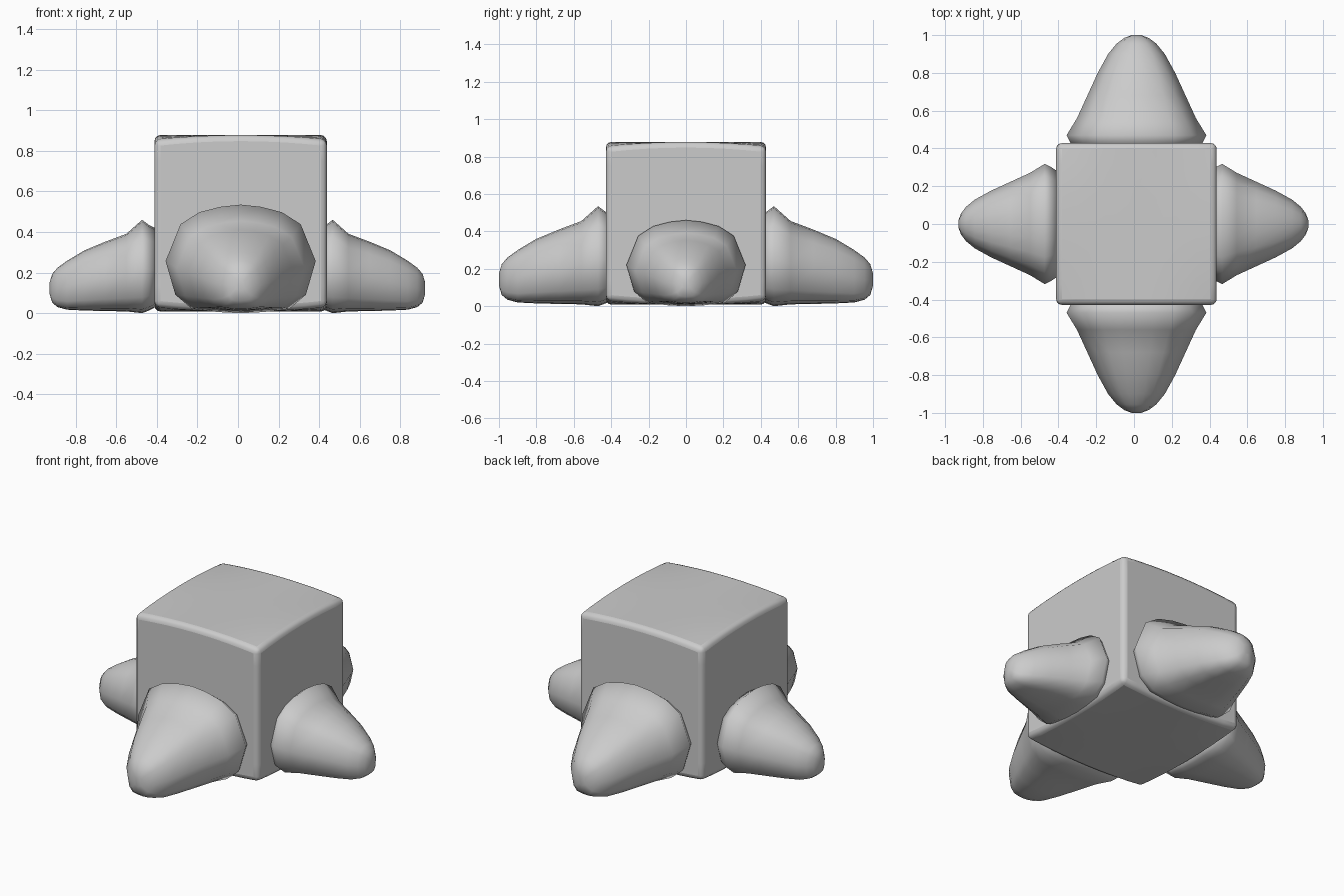
import bpy, bmesh, math

old = bpy.data.objects.get("Cube")
if old:
    bpy.data.objects.remove(old, do_unlink=True)

grey = bpy.data.materials.new("plain_grey")
grey.use_nodes = True
COLOUR = (0.6, 0.6, 0.6, 1)
grey.diffuse_color = COLOUR
grey.node_tree.nodes["Principled BSDF"].inputs["Base Color"].default_value = COLOUR


def finish(bm, name, angle):
    bmesh.ops.recalc_face_normals(bm, faces=bm.faces)
    mesh = bpy.data.meshes.new(name)
    bm.to_mesh(mesh)
    bm.free()
    mesh.materials.append(grey)
    obj = bpy.data.objects.new(name, mesh)
    bpy.context.collection.objects.link(obj)
    bpy.ops.object.select_all(action='DESELECT')
    obj.select_set(True)
    bpy.context.view_layer.objects.active = obj
    bpy.ops.object.shade_smooth_by_angle(angle=math.radians(angle))
    return obj


# Body: soft-edged block with gently domed top and underside
bm = bmesh.new()
bmesh.ops.create_cube(bm, size=2)
bmesh.ops.subdivide_edges(bm, edges=bm.edges[:], cuts=7, use_grid_fill=True)
for v in bm.verts:
    x, y, z = v.co
    dome = 0.025 * (1 - x * x * y * y) * z if abs(z) > 0.99 else 0
    v.co = (0.013 + 0.425 * x, 0.428 * y, 0.443 + 0.41 * z + dome)
body = finish(bm, "body", 60)
bevel = body.modifiers.new("soft_edges", 'BEVEL')
bevel.width = 0.03
bevel.segments = 3
bevel.limit_method = 'ANGLE'
bevel.angle_limit = math.radians(45)

# Foot cross-section, right half, from top to bottom: (width, height) fractions
HALF = [(0, 1), (0.27, 0.98), (0.55, 0.93), (0.8, 0.82), (1, 0.48),
        (0.87, 0.17), (0.65, 0.04), (0.3, 0.01), (0, 0)]
SECTION = HALF + [(-w, h) for w, h in HALF[-2:0:-1]]

# Foot stations: distance out, half width, bottom, top
STATIONS = [(0.40, 0.33, 0.03, 0.49), (0.43, 0.35, 0.015, 0.505),
            (0.47, 0.37, 0.0, 0.535), (0.56, 0.315, 0.01, 0.455),
            (0.68, 0.26, 0.012, 0.41), (0.80, 0.205, 0.015, 0.36),
            (0.90, 0.15, 0.02, 0.30), (0.955, 0.105, 0.035, 0.26),
            (0.985, 0.065, 0.06, 0.225), (1.0, 0.025, 0.11, 0.175)]
RIM = 0.47


def foot(name, turn, size, shift):
    """Loft a blunt foot pointing along -y, then turn it about z."""
    bm = bmesh.new()
    c, s = math.cos(turn), math.sin(turn)
    rings = []
    for d, half, low, high in STATIONS:
        y = -(RIM + (d - RIM) * size)
        ring = []
        for w, h in SECTION:
            x, z = w * half * size, (low + h * (high - low)) * size
            ring.append(bm.verts.new((c * x - s * y + shift, s * x + c * y, z)))
        rings.append(ring)
    n = len(SECTION)
    for a, b in zip(rings, rings[1:]):
        for i in range(n):
            j = (i + 1) % n
            bm.faces.new((a[i], a[j], b[j], b[i]))
    bm.faces.new(rings[0])
    bm.faces.new(rings[-1])
    finish(bm, name, 80)


# Large feet at front and back, smaller ones at the sides
foot("front_foot", 0, 1, 0.013)
foot("back_foot", math.pi, 1, 0.013)
foot("left_foot", math.pi / 2, 0.86, -0.003)
foot("right_foot", -math.pi / 2, 0.86, -0.003)
